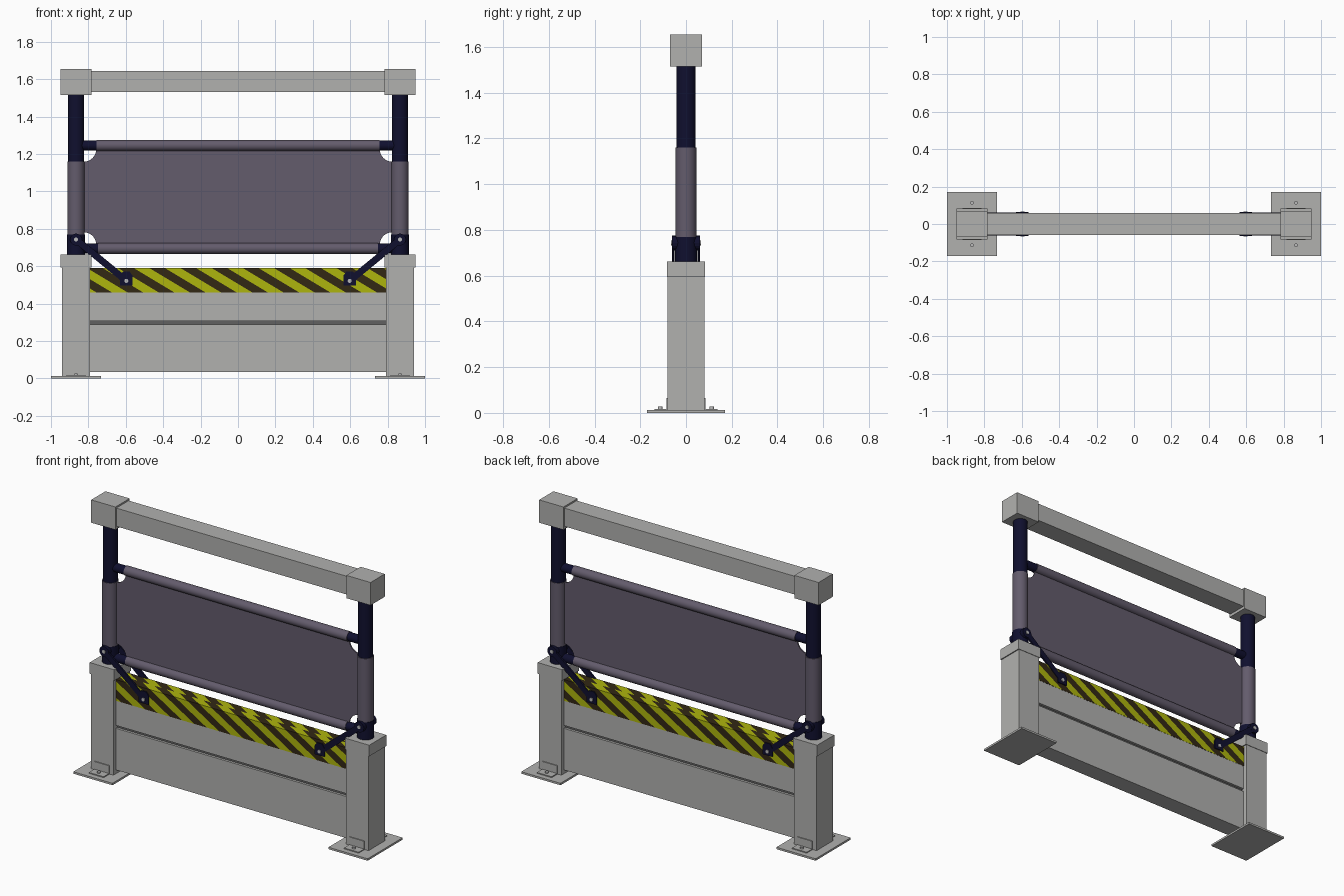
import bpy, bmesh, math
from mathutils import Vector, Matrix

if "Cube" in bpy.data.objects:
    bpy.data.objects.remove(bpy.data.objects["Cube"])


def mat(name, r, g, b):
    m = bpy.data.materials.new(name)
    m.diffuse_color = (r, g, b, 1)
    m.use_nodes = True
    m.node_tree.nodes["Principled BSDF"].inputs["Base Color"].default_value = m.diffuse_color
    return m


GREY = mat("light grey", 0.44, 0.44, 0.43)
SHADE = mat("dark grey", 0.12, 0.12, 0.12)
NAVY = mat("navy", 0.005, 0.005, 0.028)
PURPLE = mat("dusty purple", 0.125, 0.106, 0.15)
YELLOW = mat("hazard yellow", 0.42, 0.46, 0.004)
BROWN = mat("dark brown", 0.032, 0.021, 0.007)
STEEL = mat("bolt steel", 0.5, 0.5, 0.5)


def finish(name, bm, *mats):
    me = bpy.data.meshes.new(name)
    bmesh.ops.recalc_face_normals(bm, faces=bm.faces)
    bm.to_mesh(me)
    bm.free()
    for m in mats:
        me.materials.append(m)
    ob = bpy.data.objects.new(name, me)
    bpy.context.collection.objects.link(ob)
    return ob


def box(name, lo, hi, m):
    lo, hi = Vector(lo), Vector(hi)
    bm = bmesh.new()
    bmesh.ops.create_cube(bm, size=1, matrix=Matrix.Translation((lo + hi) / 2)
                          @ Matrix.Diagonal((*(hi - lo), 1)))
    return finish(name, bm, m)


def rod(name, a, b, r, m, n=32):
    a, b = Vector(a), Vector(b)
    bm = bmesh.new()
    q = (b - a).to_track_quat('Z', 'Y').to_matrix().to_4x4()
    bmesh.ops.create_cone(bm, cap_ends=True, segments=n, radius1=r, radius2=r,
                          depth=(b - a).length,
                          matrix=Matrix.Translation((a + b) / 2) @ q)
    for f in bm.faces:
        f.smooth = len(f.verts) == 4
    for e in bm.edges:
        e.smooth = all(f.smooth for f in e.link_faces)
    return finish(name, bm, m)


def plate(name, pts, y0, y1, m):
    """Outline in x, z, extruded along y."""
    bm = bmesh.new()
    f = bm.faces.new([bm.verts.new((x, y0, z)) for x, z in pts])
    ext = bmesh.ops.extrude_face_region(bm, geom=[f])
    vs = [v for v in ext["geom"] if isinstance(v, bmesh.types.BMVert)]
    bmesh.ops.translate(bm, verts=vs, vec=(0, y1 - y0, 0))
    return finish(name, bm, m)


PX = 0.866   # post centre
for side, s in (("left", -1), ("right", 1)):
    c = s * PX
    # foot, post and post cap
    box(side + "_base_plate", (c - .133, -.17, 0), (c + .133, .17, .012), GREY)
    box(side + "_post", (c - .076, -.08, .012), (c + .076, .08, .62), GREY)
    box(side + "_post_cap", (c - .083, -.083, .594), (c + .083, .083, .662), GREY)
    # upright tube, fabric sleeve and collar
    rod(side + "_upright", (c, 0, .65), (c, 0, 1.53), .042, NAVY)
    rod(side + "_sleeve", (c, 0, .77), (c, 0, 1.16), .046, PURPLE)
    rod(side + "_collar", (c, 0, .66), (c, 0, .77), .048, NAVY)
    # top corner cap
    box(side + "_top_cap", (c - .082, -.069, 1.515), (c + .082, .069, 1.655), GREY)
    # rail stubs
    for z, h in ((1.246, "upper"), (.695, "lower")):
        rod(f"{side}_{h}_rail_stub", (c, 0, z), (s * .74, 0, z), .026, NAVY)
    rod(side + "_cross_bolt", (c, -.066, .743), (c, .066, .743), .011, STEEL, 12)
    for face, d in (("front", -1), ("back", 1)):
        # foot brackets
        y = sorted((d * .08, d * .086))
        box(f"{side}_{face}_foot_tab", (c - .05, y[0], .012), (c + .05, y[1], .065), GREY)
        y = sorted((d * .08, d * .138))
        box(f"{side}_{face}_foot_flange", (c - .05, y[0], .012), (c + .05, y[1], .018), GREY)
        rod(f"{side}_{face}_foot_bolt", (c, d * .113, .012), (c, d * .113, .028), .01, STEEL, 6)
        # diagonal brace with end pads
        a, b = Vector((c, .743)), Vector((s * .597, .522))
        u = (b - a).normalized() * .018
        n = Vector((-u.y, u.x))
        plate(f"{side}_{face}_brace", [a + n, a - n, b - n, b + n], d * .05, d * .061, NAVY)
        pad = [(a.x + .032 * math.cos(k * math.pi / 8), a.y + .032 * math.sin(k * math.pi / 8))
               for k in range(16)]
        plate(f"{side}_{face}_brace_pivot", pad, d * .035, d * .062, NAVY)
        x = s * .597
        plate(f"{side}_{face}_brace_foot",
              [(x - .033, .497), (x + .033, .497), (x + .033, .55),
               (x + .018, .572), (x - .018, .572), (x - .033, .55)], d * .05, d * .063, NAVY)
        rod(f"{side}_{face}_brace_bolt", (x, d * .05, .522), (x, d * .068, .522), .011, STEEL, 12)

# horizontal beams
box("top_beam", (-.8, -.06, 1.533), (.8, .06, 1.645), GREY)
box("lower_beam", (-.8, -.055, .035), (.8, .055, .29), GREY)
box("beam_joint", (-.8, -.04, .28), (.8, .04, .33), SHADE)
box("upper_beam", (-.8, -.055, .308), (.8, .055, .46), GREY)

# hazard striped cover: each half is cut by slanted planes, the back turned around
for face, turn in (("front", 0), ("back", math.pi)):
    bm = bmesh.new()
    x, y, z0, z1 = .79, -.056, .46, .59
    rows = [[bm.verts.new((sx, yy, zz)) for sx in (-x, x)]
            for yy, zz in ((y, z0), (y, z1), (0, z1))]
    for p, q in zip(rows, rows[1:]):
        bm.faces.new((p[0], p[1], q[1], q[0]))
    slope, step = .6, .05
    nrm = Vector((slope, 1, 1))
    for k in range(-20, 40):
        bmesh.ops.bisect_plane(bm, geom=bm.verts[:] + bm.edges[:] + bm.faces[:],
                               plane_co=nrm * (k * step / nrm.length_squared), plane_no=nrm)
    for f in bm.faces:
        f.material_index = math.floor(f.calc_center_median().dot(nrm) / step) % 2
    bmesh.ops.rotate(bm, verts=bm.verts, matrix=Matrix.Rotation(turn, 3, 'Z'))
    finish(face + "_hazard_cover", bm, YELLOW, BROWN)

# sleeved rails
rod("upper_rail_sleeve", (-.757, 0, 1.246), (.757, 0, 1.246), .029, PURPLE)
rod("lower_rail_sleeve", (-.748, 0, .695), (.748, 0, .695), .029, PURPLE)

# fabric panel with rounded bites at the corners
outline = []
X, ZL, ZH, R = .825, .715, 1.226, .067
for cx, cz, start in ((-X, ZL, 90), (X, ZL, 180), (X, ZH, 270), (-X, ZH, 0)):
    for k in range(9):
        t = math.radians(start - k * 90 / 8)
        outline.append((cx + R * math.cos(t), cz + R * math.sin(t)))
plate("fabric_panel", outline, -.004, .004, PURPLE)
